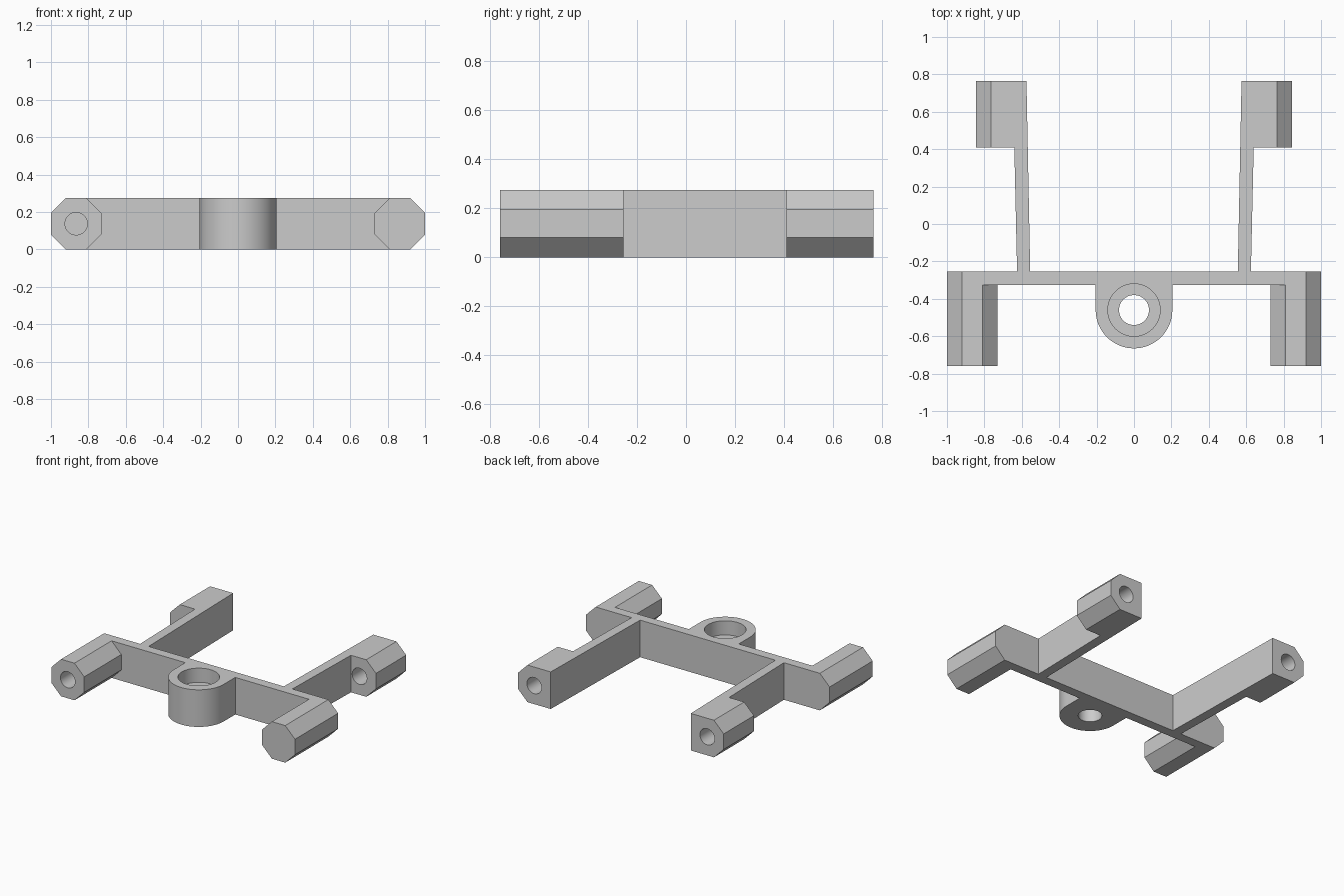
import bpy, bmesh, math
from mathutils import Vector

if "Cube" in bpy.data.objects:
    bpy.data.objects.remove(bpy.data.objects["Cube"])

H, C = 0.275, 0.08            # height and chamfer size
Y_FRONT, Y_WALL, Y_BACK = -0.76, -0.325, -0.255
Y_END, Y_SOCKET = 0.765, 0.41
HUB_Y, HUB_R = -0.46, 0.205

grey = bpy.data.materials.new("plain grey")
grey.diffuse_color = (0.6, 0.6, 0.6, 1)
grey.use_nodes = True
grey.node_tree.nodes["Principled BSDF"].inputs["Base Color"].default_value = grey.diffuse_color


def prism(name, profile, direction):
    """Extrude a closed 3D outline along a direction."""
    bm = bmesh.new()
    face = bm.faces.new([bm.verts.new(p) for p in profile])
    new = bmesh.ops.extrude_face_region(bm, geom=[face])["geom"]
    bmesh.ops.translate(bm, vec=Vector(direction),
                        verts=[v for v in new if isinstance(v, bmesh.types.BMVert)])
    bmesh.ops.recalc_face_normals(bm, faces=bm.faces)
    mesh = bpy.data.meshes.new(name)
    bm.to_mesh(mesh)
    bm.free()
    mesh.materials.append(grey)
    ob = bpy.data.objects.new(name, mesh)
    bpy.context.collection.objects.link(ob)
    return ob


def post(name, xz, y0, y1, side):
    return prism(name, [(side * x, y0, z) for x, z in xz], (0, y1 - y0, 0))


def circle(r, n=48):
    return [(r * math.cos(2 * math.pi * i / n), r * math.sin(2 * math.pi * i / n))
            for i in range(n)]


def bore_y(name, x, r, y0, y1):
    return prism(name, [(x + a, y0, H / 2 + b) for a, b in circle(r)], (0, y1 - y0, 0))


def bore_z(name, r, z0, z1):
    return prism(name, [(a, HUB_Y + b, z0) for a, b in circle(r, 64)], (0, 0, z1 - z0))


# Frame plan: cross bar, two slightly splayed arms and the rounded hub
right = [(HUB_R, Y_WALL), (0.92, Y_WALL), (0.92, Y_BACK), (0.625, Y_BACK),
         (0.648, Y_END), (0.575, Y_END), (0.555, Y_BACK)]
left = [(-x, y) for x, y in reversed(right)]
arc = [(HUB_R * math.cos(a), HUB_Y + HUB_R * math.sin(a))
       for a in (math.pi + math.pi * i / 32 for i in range(33))]
frame = prism("bracket_frame", [(x, y, 0) for x, y in right + left + arc], (0, 0, H))

# Octagonal front posts and half-octagonal rear sockets
octagon = [(0.81, 0), (0.92, 0), (1, C), (1, H - C),
           (0.92, H), (0.81, H), (0.73, H - C), (0.73, C)]
half = [(0.6, 0), (0.765, 0), (0.845, C), (0.845, H - C), (0.765, H), (0.6, H)]
adds, cuts = [], []
for side, word in ((-1, "left"), (1, "right")):
    adds.append(post(word + "_front_post", octagon, Y_FRONT, Y_BACK, side))
    adds.append(post(word + "_rear_socket", half, Y_SOCKET, Y_END, side))
    cuts.append(bore_y(word + "_rear_bore", side * 0.71, 0.06, 0.3, 0.9))

# Blind bore in one front post, stepped bore in the hub
cuts.append(bore_y("front_bore", -0.865, 0.06, -0.9, Y_WALL))
cuts.append(bore_z("hub_bore", 0.08, -0.1, 0.4))
cuts.append(bore_z("hub_counterbore", 0.14, H - 0.105, 0.4))

# Join and cut into one solid
for ob in adds + cuts:
    mod = frame.modifiers.new(ob.name, "BOOLEAN")
    mod.operation = "UNION" if ob in adds else "DIFFERENCE"
    mod.solver = "EXACT"
    mod.object = ob
bpy.context.view_layer.objects.active = frame
frame.select_set(True)
for mod in list(frame.modifiers):
    bpy.ops.object.modifier_apply(modifier=mod.name)
for ob in adds + cuts:
    bpy.data.objects.remove(ob)
bpy.ops.object.shade_smooth_by_angle(angle=math.radians(25))
